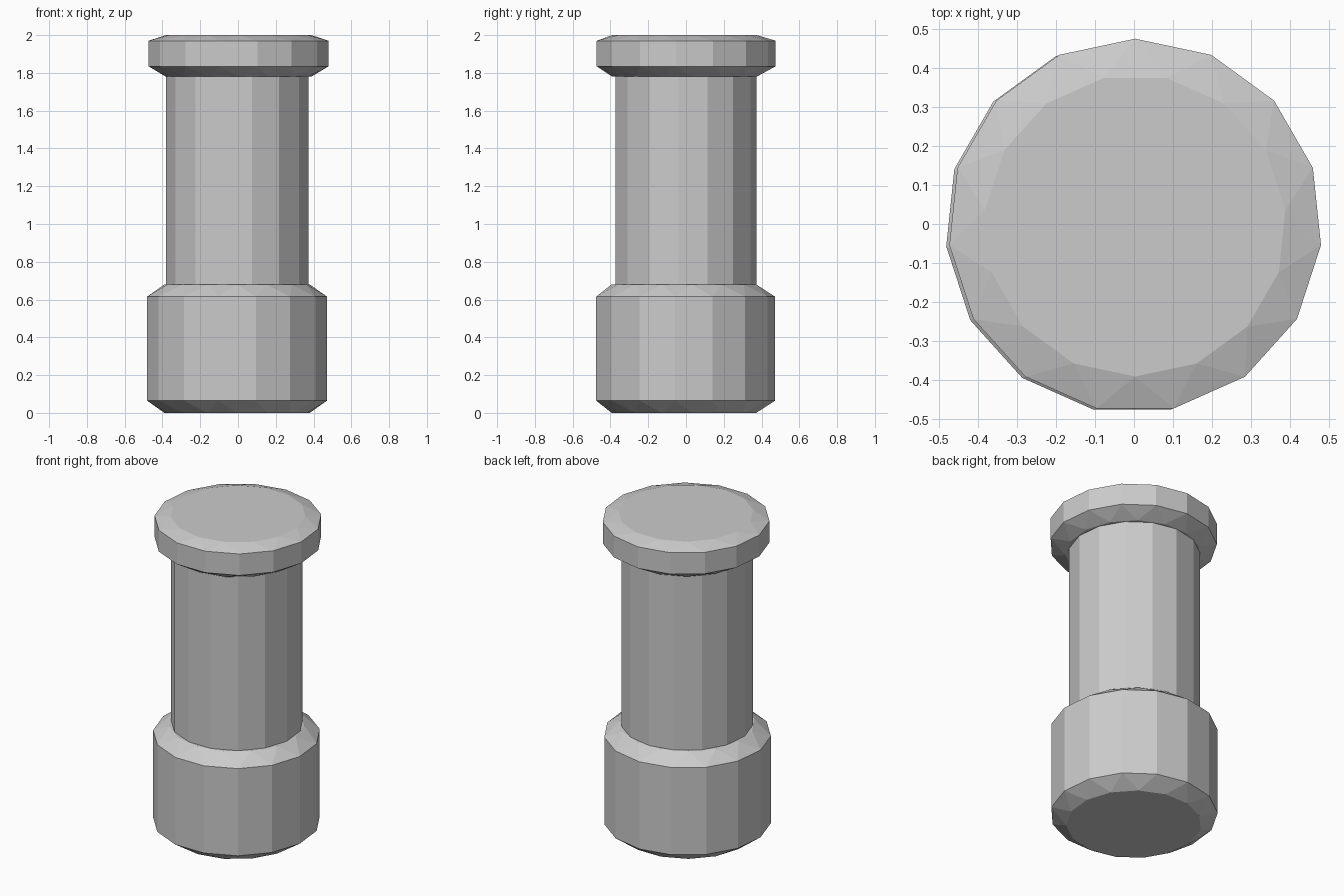
import bpy, bmesh
from math import cos, sin, tau, pi

if "Cube" in bpy.data.objects:
    bpy.data.objects.remove(bpy.data.objects["Cube"])

SIDES = 15

def ring_solid(name, rings, centre):
    """Capped solid from (radius, z, half-step twist) rings; twisted neighbours join by triangles."""
    bm = bmesh.new()
    loops = []
    for r, z, twist in rings:
        loops.append([bm.verts.new((centre[0] + r * cos(pi / 2 + tau * (i + twist / 2) / SIDES),
                                    centre[1] + r * sin(pi / 2 + tau * (i + twist / 2) / SIDES), z))
                      for i in range(SIDES)])
    for (a, b, ra, rb) in zip(loops, loops[1:], rings, rings[1:]):
        for i in range(SIDES):
            j = (i + 1) % SIDES
            if ra[2] == rb[2]:
                bm.faces.new((a[i], a[j], b[j], b[i]))
            elif ra[2]:                       # lower ring is twisted
                bm.faces.new((a[i], b[j], b[i]))
                bm.faces.new((a[i], a[j], b[j]))
            else:                             # upper ring is twisted
                bm.faces.new((a[i], a[j], b[i]))
                bm.faces.new((a[j], b[j], b[i]))
    bm.faces.new(loops[0][::-1])
    bm.faces.new(loops[-1])
    bmesh.ops.recalc_face_normals(bm, faces=bm.faces)
    mesh = bpy.data.meshes.new(name)
    bm.to_mesh(mesh)
    bm.free()
    obj = bpy.data.objects.new(name, mesh)
    bpy.context.collection.objects.link(obj)
    return obj

def faceted_disc(name, z0, z1, z2, z3, centre):
    """Drum whose rims are chamfered into triangular facets."""
    return ring_solid(name, [(0.387, z0, 1), (0.479, z1, 0), (0.479, z2, 0), (0.387, z3, 1)], centre)

# Heavy base drum
faceted_disc("base_drum", 0.0, 0.065, 0.615, 0.68, (-0.005, -0.007))
# Straight column
ring_solid("column", [(0.378, 0.68, 0), (0.378, 1.78, 0)], (-0.004, -0.004))
# Thin cap flange
faceted_disc("top_flange", 1.78, 1.835, 1.97, 2.0, (0.003, -0.004))
